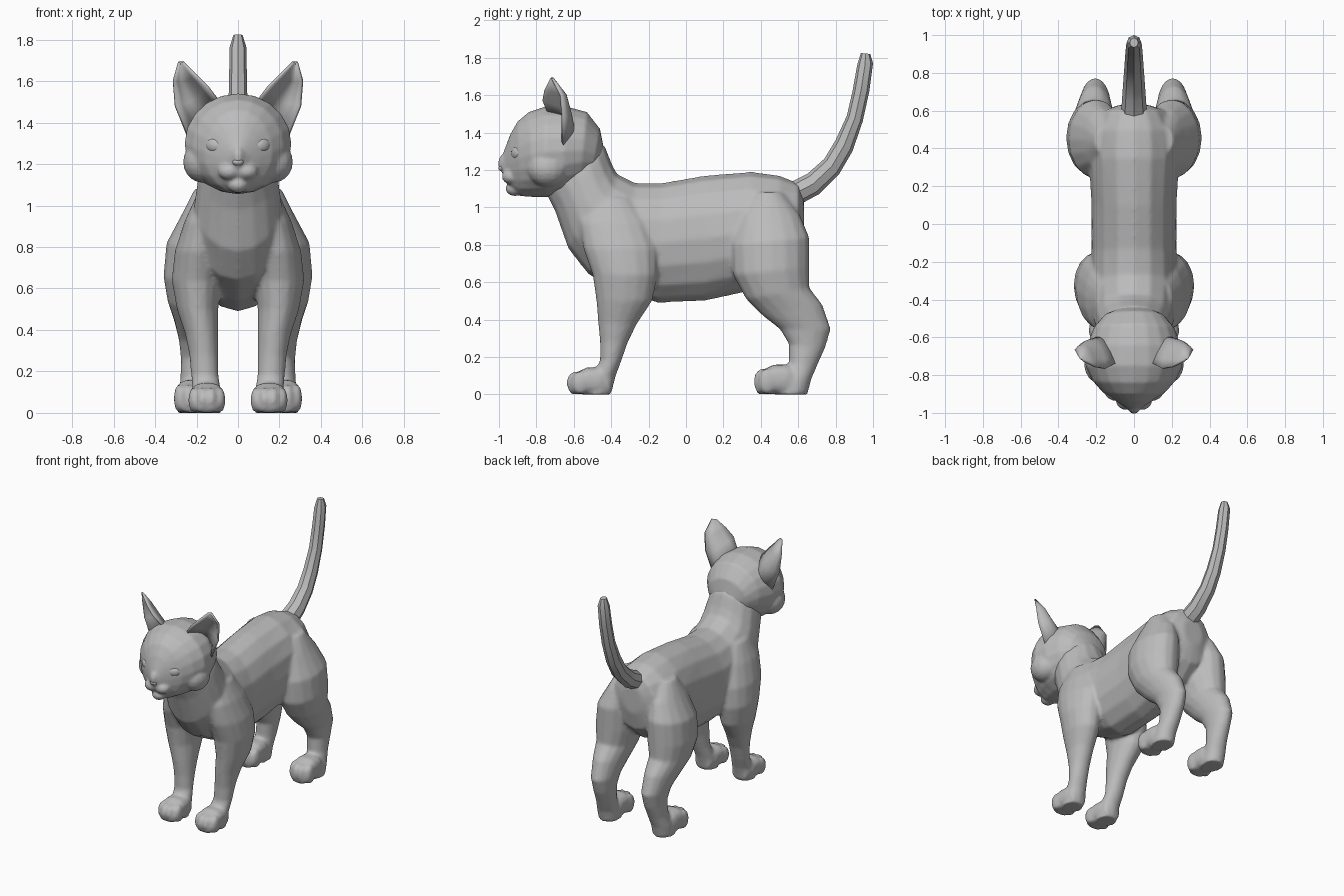
import bpy, bmesh, math
from mathutils import Vector

if "Cube" in bpy.data.objects:
    bpy.data.objects.remove(bpy.data.objects["Cube"], do_unlink=True)

grey = bpy.data.materials.new("plain grey")
grey.use_nodes = True
grey.diffuse_color = (0.5, 0.5, 0.5, 1)
grey.node_tree.nodes["Principled BSDF"].inputs["Base Color"].default_value = (0.5, 0.5, 0.5, 1)


def finish(name, bm):
    bmesh.ops.recalc_face_normals(bm, faces=bm.faces)
    mesh = bpy.data.meshes.new(name)
    bm.to_mesh(mesh)
    bm.free()
    mesh.materials.append(grey)
    obj = bpy.data.objects.new(name, mesh)
    bpy.context.collection.objects.link(obj)
    return obj


def select(objs):
    bpy.ops.object.select_all(action='DESELECT')
    for o in objs:
        o.select_set(True)
    bpy.context.view_layer.objects.active = objs[0]


def smooth(obj, angle=50):
    select([obj])
    bpy.ops.object.shade_smooth_by_angle(angle=math.radians(angle))


def loft(name, rings, sides=16, power=1.0):
    """Rings are (y1, z1, y2, z2, half width, centre x): two opposite rim points in side view."""
    bm = bmesh.new()
    loops = []
    for y1, z1, y2, z2, w, x in rings:
        loop = []
        for i in range(sides):
            a = math.tau * i / sides
            c, s = [math.copysign(abs(f(a)) ** power, f(a)) for f in (math.cos, math.sin)]
            loop.append(bm.verts.new((x + w * s, (y1 + y2 + (y1 - y2) * c) / 2,
                                      (z1 + z2 + (z1 - z2) * c) / 2)))
        loops.append(loop)
    for a, b in zip(loops, loops[1:]):
        for i in range(sides):
            j = (i + 1) % sides
            bm.faces.new((a[i], a[j], b[j], b[i]))
    bm.faces.new(loops[0])
    bm.faces.new(loops[-1])
    return finish(name, bm)


def ball(name, centre, size):
    bm = bmesh.new()
    bmesh.ops.create_uvsphere(bm, u_segments=16, v_segments=10, radius=1)
    for v in bm.verts:
        v.co = Vector([c + s * p for c, s, p in zip(centre, size, v.co)])
    return finish(name, bm)


def fuse(name, parts, voxel, rounds):
    """Blend overlapping parts into one continuous skin."""
    select(parts)
    bpy.ops.object.join()
    obj = parts[0]
    obj.name = name
    mod = obj.modifiers.new("skin", 'REMESH')
    mod.mode, mod.voxel_size = 'VOXEL', voxel
    mod.use_smooth_shade = True
    mod = obj.modifiers.new("soften", 'SMOOTH')
    mod.factor, mod.iterations = 0.5, rounds
    return obj


# Trunk and neck
centred = lambda rows: [r + (0,) for r in rows]
skin = [loft("trunk", centred([
    (.63, 1.05, .63, .85, .08), (.60, 1.13, .60, .72, .17), (.50, 1.17, .50, .62, .23),
    (.35, 1.19, .33, .55, .24), (.10, 1.17, .10, .50, .225), (-.13, 1.13, -.15, .49, .225),
    (-.27, 1.13, -.33, .54, .23), (-.37, 1.18, -.52, .64, .225), (-.40, 1.24, -.63, .78, .21),
    (-.43, 1.32, -.70, .98, .19), (-.50, 1.40, -.76, 1.10, .16)]))]

for side in (-1, 1):
    # Front leg with shoulder
    skin.append(loft("front_leg", [(a, z, b, z, w, x * side) for a, b, z, w, x in (
        (-.50, -.30, 1.05, .05, .15), (-.57, -.20, .92, .09, .17), (-.55, -.15, .78, .115, .19),
        (-.50, -.15, .64, .12, .20), (-.48, -.18, .50, .10, .195), (-.47, -.26, .38, .08, .175),
        (-.46, -.31, .28, .07, .165), (-.46, -.345, .18, .066, .16), (-.50, -.375, .10, .07, .15),
        (-.55, -.40, 0, .07, .15))]))
    # Hind leg with thigh
    skin.append(loft("hind_leg", [(a, z1, b, z2, w, x * side) for a, z1, b, z2, w, x in (
        (.36, 1.08, .52, 1.08, .07, .14), (.28, .96, .61, .96, .10, .17),
        (.24, .80, .66, .84, .145, .20), (.25, .64, .66, .68, .15, .21),
        (.32, .51, .66, .57, .125, .215), (.41, .42, .73, .48, .10, .21),
        (.50, .35, .775, .35, .08, .205), (.55, .27, .745, .25, .07, .205),
        (.55, .17, .70, .15, .068, .21), (.52, .08, .67, .08, .072, .22),
        (.48, 0, .65, 0, .075, .22))]))
    # Paws with four toes
    for where, x, y, lift in (("front", .15, 0, 0), ("hind", .22, 1, .015)):
        skin.append(loft(where + "_paw", [(y + d, t + lift, y + d, 0, w, x * side) for d, t, w in (
            (-.62, .07, .05), (-.59, .115, .078), (-.53, .145, .085), (-.46, .145, .08),
            (-.40, .12, .06))], 16, .75))
        for k, (dx, dy) in enumerate(((-.062, .025), (-.022, 0), (.022, 0), (.062, .025))):
            skin.append(ball("toe", (x * side + dx, y - .59 + dy, .062 + lift / 2),
                             (.028, .05, .062 + lift / 2)))

body = fuse("body_and_legs", skin, .012, 5)

# Head with muzzle
face = [loft("skull", centred([
    (-.99, 1.24, -.985, 1.19, .025), (-.97, 1.31, -.955, 1.13, .055),
    (-.94, 1.39, -.925, 1.085, .105), (-.90, 1.46, -.885, 1.06, .165),
    (-.84, 1.51, -.82, 1.055, .22), (-.75, 1.54, -.75, 1.055, .258),
    (-.64, 1.54, -.66, 1.06, .25), (-.53, 1.51, -.57, 1.10, .215),
    (-.46, 1.42, -.51, 1.14, .16), (-.44, 1.32, -.46, 1.20, .09)]), 20)]
for side in (-1, 1):
    face.append(ball("whisker_pad", (.042 * side, -.935, 1.165), (.055, .05, .042)))
    face.append(ball("cheek", (.17 * side, -.74, 1.21), (.095, .11, .10)))
face.append(ball("chin", (0, -.915, 1.10), (.05, .05, .04)))
face.append(ball("nose_bridge", (0, -.955, 1.235), (.036, .05, .06)))
head = fuse("head", face, .01, 3)
nose = ball("nose", (0, -.983, 1.21), (.027, .02, .018))
smooth(nose)


# Cupped ears: each row is inner rim, back, outer rim
def ear(name, side):
    rows = (((.085, -.73, 1.49), (.13, -.50, 1.40), (.235, -.66, 1.32)),
            ((.15, -.765, 1.575), (.19, -.54, 1.50), (.30, -.66, 1.48)),
            ((.205, -.755, 1.63), (.25, -.59, 1.59), (.31, -.67, 1.60)),
            ((.265, -.725, 1.69), (.275, -.71, 1.69), (.285, -.715, 1.69)))
    bm = bmesh.new()
    grid = []
    for row in rows:
        a, b, c = [Vector((p[0] * side, p[1], p[2])) for p in row]
        grid.append([bm.verts.new(a * (1 - t) ** 2 + b * 2 * t * (1 - t) + c * t * t)
                     for t in [i / 8 for i in range(9)]])
    for r, q in zip(grid, grid[1:]):
        for i in range(8):
            bm.faces.new((r[i], r[i + 1], q[i + 1], q[i]))
    obj = finish(name, bm)
    mod = obj.modifiers.new("thickness", 'SOLIDIFY')
    mod.thickness, mod.offset = .014, 0
    smooth(obj)


for side, label in ((-1, "right"), (1, "left")):
    ear(label + "_ear", side)
    # Almond eyes set in the face
    eye = ball(label + "_eye", (0, 0, 0), (.046, .028, .036))
    eye.location = (.115 * side, -.902, 1.29)
    eye.rotation_euler = (0, -.15 * side, .55 * side)
    smooth(eye)

# Upright tail
tail = loft("tail", centred([
    (.55, 1.13, .58, 1.00, .07), (.65, 1.18, .71, 1.07, .062), (.74, 1.26, .82, 1.18, .055),
    (.80, 1.36, .89, 1.30, .05), (.86, 1.49, .945, 1.46, .046), (.89, 1.62, .98, 1.62, .043),
    (.915, 1.76, 1.0, 1.77, .04), (.935, 1.825, .985, 1.82, .022)]), 8)
smooth(tail, 35)
